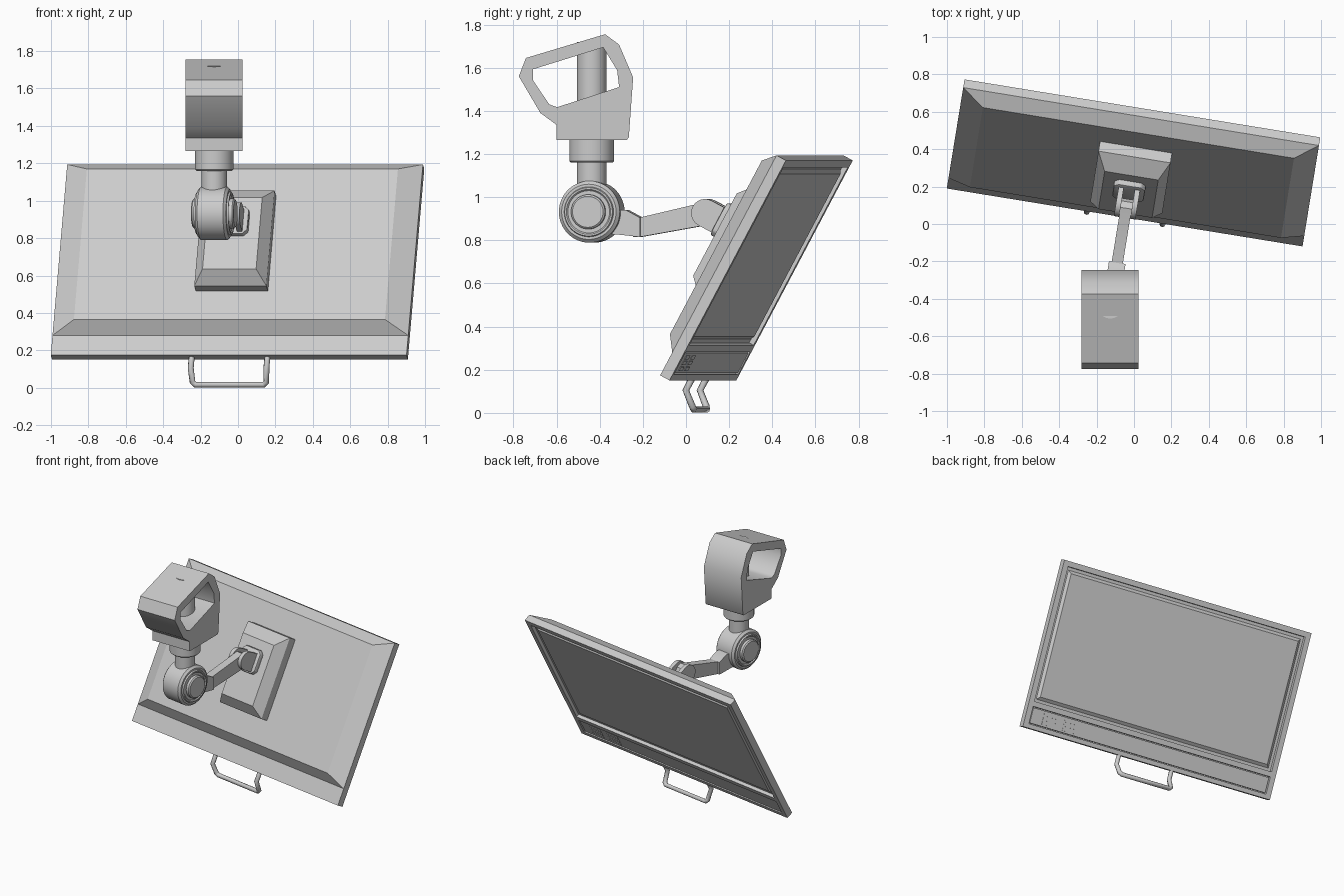
import bpy, bmesh, math
from mathutils import Matrix, Vector

if "Cube" in bpy.data.objects:
    bpy.data.objects.remove(bpy.data.objects["Cube"])

# Frames: YAW = arm plane (side, outward, up); TILT = monitor back (side, up, backward)
YAWA, TILTA = math.radians(-9.25), math.radians(28.2)
ux = Vector((math.cos(YAWA), math.sin(YAWA), 0))
h = Vector((-math.sin(YAWA), math.cos(YAWA), 0))
up = Vector((0, 0, 1))
v = h * math.sin(TILTA) + up * math.cos(TILTA)
e = ux.cross(v)


def frame(a, b, c, o):
    m = Matrix((a, b, c)).transposed().to_4x4()
    m.translation = o
    return m


WORLD = Matrix.Identity(4)
YAW = frame(ux, h, up, Vector((-.05, .035, 0)))
TILT = frame(ux, v, e, Vector((-.05, .035, .174)))
# profile (x, y) becomes (y, z), extruded along x
SIDE = frame(Vector((0, 1, 0)), Vector((0, 0, 1)), Vector((1, 0, 0)), Vector())


def finish(name, bm, mat, angle=30):
    bmesh.ops.recalc_face_normals(bm, faces=bm.faces)
    me = bpy.data.meshes.new(name)
    bm.transform(mat)
    bm.to_mesh(me)
    bm.free()
    ob = bpy.data.objects.new(name, me)
    bpy.context.collection.objects.link(ob)
    bpy.ops.object.select_all(action='DESELECT')
    bpy.context.view_layer.objects.active = ob
    ob.select_set(True)
    bpy.ops.object.shade_smooth_by_angle(angle=math.radians(angle))
    return ob


def prism(name, loops, z0, z1, mat, bevel=0, angle=30):
    """Extrude an outline (first loop) with optional holes (other loops)."""
    bm = bmesh.new()
    edges = []
    for loop in loops:
        vs = [bm.verts.new((p[0], p[1], z0)) for p in loop]
        if len(loops) == 1:
            bm.faces.new(vs)
        else:
            edges += [bm.edges.new((vs[i - 1], vs[i])) for i in range(len(vs))]
    if edges:
        bmesh.ops.triangle_fill(bm, edges=edges, use_beauty=True, normal=(0, 0, 1))
    r = bmesh.ops.extrude_face_region(bm, geom=bm.faces[:])
    bmesh.ops.translate(bm, verts=[g for g in r['geom'] if isinstance(g, bmesh.types.BMVert)],
                        vec=(0, 0, z1 - z0))
    if bevel:
        bmesh.ops.recalc_face_normals(bm, faces=bm.faces)
        sharp = [x for x in bm.edges if x.calc_face_angle(0) > .6]
        bmesh.ops.bevel(bm, geom=sharp, offset=bevel, segments=2, profile=.5, affect='EDGES')
    return finish(name, bm, mat, angle)


def rect(x, y0, y1):
    return [(-x, y0), (x, y0), (x, y1), (-x, y1)]


def stack(name, sections, mat):
    """Box skin through stacked rectangles (half width, y0, y1, z)."""
    bm = bmesh.new()
    rings = [[bm.verts.new((p[0], p[1], z)) for p in rect(x, a, b)] for x, a, b, z in sections]
    bm.faces.new(rings[0])
    bm.faces.new(rings[-1])
    for r0, r1 in zip(rings, rings[1:]):
        for i in range(4):
            bm.faces.new((r0[i - 1], r0[i], r1[i], r1[i - 1]))
    return finish(name, bm, mat, 10)


def lathe(name, prof, mat, n=48):
    """Revolve (radius, z) about z; profile starts and ends on the axis."""
    bm = bmesh.new()
    vs = [bm.verts.new((r, 0, z)) for r, z in prof]
    es = [bm.edges.new(p) for p in zip(vs, vs[1:])]
    bmesh.ops.spin(bm, geom=vs + es, cent=(0, 0, 0), axis=(0, 0, 1), angle=math.tau,
                   steps=n, use_duplicate=False)
    bmesh.ops.remove_doubles(bm, verts=bm.verts, dist=1e-4)
    return finish(name, bm, mat)


# Monitor: back plate, front bezel with two openings, back bulge
W, L = .9635, 1.157
stack("monitor_plate", [(W, 0, L, -.026), (W, 0, L, 0)], TILT)
prism("monitor_bezel", [rect(W, 0, L), rect(.925, .03, .15), rect(.925, .185, 1.12)],
      -.05, -.026, TILT, angle=10)
stack("monitor_back", [(W, .12, L, 0), (W - .121, .181, 1.094, .067)], TILT)
stack("screen", [(.905, .205, 1.10, -.026), (.885, .225, 1.08, -.040)], TILT)
stack("control_strip", [(.918, .037, .143, -.026), (.918, .037, .143, -.046)], TILT)
for i in range(2):
    for j in range(3):
        stack(f"button_{i}_{j}", [(.05, .05 + j * .03, .07 + j * .03, -.046),
                                  (.05, .05 + j * .03, .07 + j * .03, -.049)],
              TILT @ Matrix.Translation((.62 + i * .16, 0, 0)))

# Mounting block and hinge plate on the back
stack("mount_block", [(.195, .353, .93, .06), (.195, .353, .93, .127),
                      (.145, .417, .85, .199)], TILT)
pl = [(sx * .085 + cx, .70 + sy * .085 + cy) for sx, sy, cx, cy in
      [(-1, -1, .025, 0), (1, -1, -.025, 0), (1, -1, 0, .025), (1, 1, 0, -.025),
       (1, 1, -.025, 0), (-1, 1, .025, 0), (-1, 1, 0, -.025), (-1, -1, 0, .025)]]
prism("hinge_plate", [pl], .19, .23, TILT, .008)

# Fork lugs either side of the arm tip
lug = [(.628, .21), (.758, .21)] + [(.693 + .065 * math.cos(t * math.pi / 12),
                                    .30 + .065 * math.sin(t * math.pi / 12)) for t in range(13)]
for s, z0 in (("left", -.058), ("right", .03)):
    prism("hinge_lug_" + s, [lug], z0, z0 + .028, TILT @ SIDE)

# Arm and its thicker root
prism("arm", [[(-.28, .815), (-.25, .815), (.05, .868), (.09, .89), (.1, .925), (.085, .958),
               (.05, .975), (-.25, .905), (-.28, .905)]], -.03, .03, YAW @ SIDE)
prism("arm_root", [[(-.40, .83), (-.33, .825), (-.245, .815), (-.245, .905), (-.31, .94),
                    (-.40, .94)]], -.045, .045, YAW @ SIDE)

# Round joint with stepped caps on both ends
half = [(.08, .108), (.08, .088), (.098, .088), (.104, .094), (.112, .094), (.116, .084),
        (.128, .084), (.143, .07)]
prof = [(0, .115), (.072, .115)] + half
prof += [(r, -z) for r, z in reversed(prof)]
JOINT = Vector((-.127, -.437, 0))
lathe("round_joint", prof, YAW @ Matrix.Translation((0, -.478, .932)) @ SIDE)

# Post and collar above the joint
lathe("post", [(0, .95), (.068, .95), (.068, 1.72), (0, 1.72)], Matrix.Translation(JOINT))
lathe("collar", [(0, 1.16), (.096, 1.16), (.103, 1.167), (.103, 1.28), (0, 1.28)],
      Matrix.Translation(JOINT))

# Open clamp head
outer = [(-.775, 1.56), (-.742, 1.645), (-.375, 1.755), (-.31, 1.707), (-.245, 1.555),
         (-.265, 1.277), (-.275, 1.265), (-.6, 1.265), (-.6, 1.335), (-.675, 1.39)]
hole = [(-.708, 1.593), (-.384, 1.694), (-.319, 1.588), (-.31, 1.51), (-.597, 1.417),
        (-.634, 1.43), (-.708, 1.54)]
prism("clamp_head", [outer, hole], -.28, .025, SIDE, angle=45)

# Bent handle under the monitor
cu = bpy.data.curves.new("handle", 'CURVE')
cu.dimensions = '3D'
cu.bevel_depth = .016
cu.bevel_resolution = 2
cu.use_fill_caps = True
leg = [(.205, .035, .175), (.205, -.003, .105), (.2, .027, .03), (.185, .031, .016)]
path = leg + [(-x, y, z) for x, y, z in reversed(leg)]
sp = cu.splines.new('POLY')
sp.points.add(len(path) - 1)
for p, co in zip(sp.points, path):
    p.co = (*(YAW @ Vector(co)), 1)
bpy.context.collection.objects.link(bpy.data.objects.new("handle", cu))
